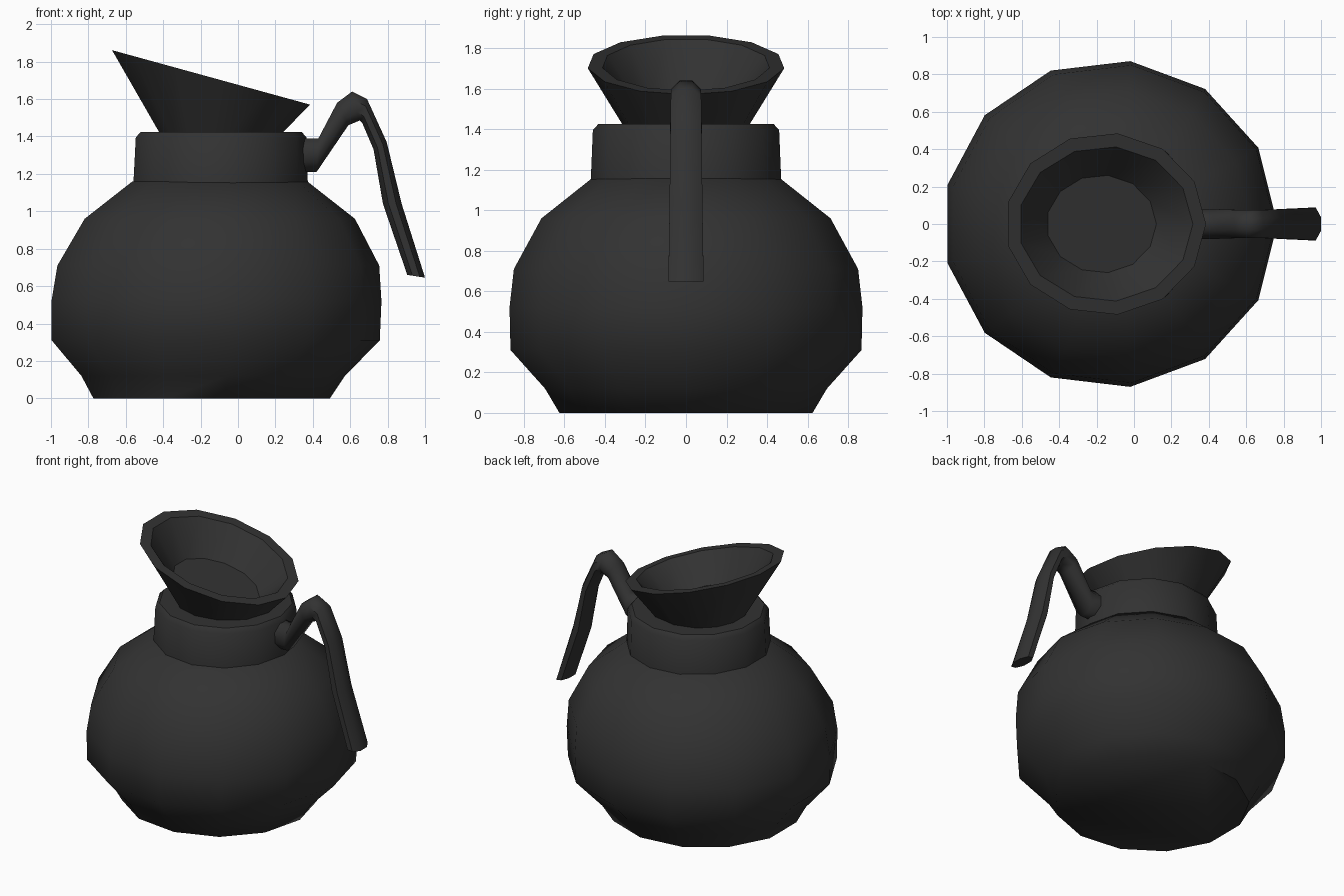
import bpy, bmesh, math
from mathutils import Vector

if "Cube" in bpy.data.objects:
    bpy.data.objects.remove(bpy.data.objects["Cube"])

mat = bpy.data.materials.new("charcoal black")
mat.diffuse_color = (0.032, 0.032, 0.032, 1)
mat.use_nodes = True
mat.node_tree.nodes["Principled BSDF"].inputs["Base Color"].default_value = mat.diffuse_color
SIDES = 13


def ring(cx, z, rx, ry, slope=0.0):
    """Thirteen-sided ring; slope tilts it along x."""
    pts = []
    for k in range(SIDES):
        a = math.tau * k / SIDES
        x = cx + rx * math.cos(a)
        pts.append(Vector((x, ry * math.sin(a), z + slope * (x - cx))))
    return pts


def loft(name, rings, angle=60):
    """Skin a list of rings and cap both ends."""
    bm = bmesh.new()
    loops = [[bm.verts.new(p) for p in r] for r in rings]
    n = len(loops[0])
    for a, b in zip(loops, loops[1:]):
        for i in range(n):
            j = (i + 1) % n
            bm.faces.new((a[i], a[j], b[j], b[i]))
    bm.faces.new(loops[0][::-1])
    bm.faces.new(loops[-1])
    bmesh.ops.recalc_face_normals(bm, faces=bm.faces)
    me = bpy.data.meshes.new(name)
    bm.to_mesh(me)
    bm.free()
    me.materials.append(mat)
    ob = bpy.data.objects.new(name, me)
    bpy.context.collection.objects.link(ob)
    bpy.ops.object.select_all(action='DESELECT')
    ob.select_set(True)
    bpy.context.view_layer.objects.active = ob
    bpy.ops.object.shade_smooth_by_angle(angle=math.radians(angle))
    return ob


# Round body: (centre x, z, radius)
body = [(-.15, 0, .642), (-.143, .12, .715), (-.132, .31, .89), (-.128, .52, .895),
        (-.118, .71, .873), (-.108, .96, .733), (-.104, 1.16, .474)]
loft("body", [ring(c, z, r, r * .98) for c, z, r in body])

# Neck with a small bevel at the top
neck = [(-.1, 1.13, .474), (-.097, 1.395, .463), (-.096, 1.425, .436)]
loft("neck", [ring(c, z, r, r) for c, z, r in neck], 40)

# Slanted funnel spout: outside wall, rim, inside wall, floor
S = -.275
loft("spout", [ring(-.165, 1.325, .245, .25, S),
               ring(-.152, 1.718, .537, .488, S),
               ring(-.152, 1.718, .467, .415, S),
               ring(-.174, 1.518, .294, .262, S)], 40)

# Handle: upper and lower outline points of each octagonal section, half width
sections = [((.30, 1.39), (.30, 1.21), .08), ((.43, 1.39), (.42, 1.21), .08),
            ((.53, 1.58), (.59, 1.46), .075), ((.61, 1.64), (.65, 1.485), .075),
            ((.69, 1.60), (.665, 1.47), .075), ((.795, 1.37), (.725, 1.33), .078),
            ((.875, 1.04), (.775, 1.04), .081), ((1.0, .645), (.905, .66), .087)]
K = 1 / math.cos(math.pi / 8)
rings = []
for hi, lo, w in sections:
    hi, lo = Vector((hi[0], 0, hi[1])), Vector((lo[0], 0, lo[1]))
    mid, half = (hi + lo) / 2, (hi - lo) / 2
    rings.append([mid + half * K * math.cos(a) + Vector((0, w * K * math.sin(a), 0))
                  for a in (math.tau * (i + .5) / 8 for i in range(8))])
loft("handle", rings, 50)
